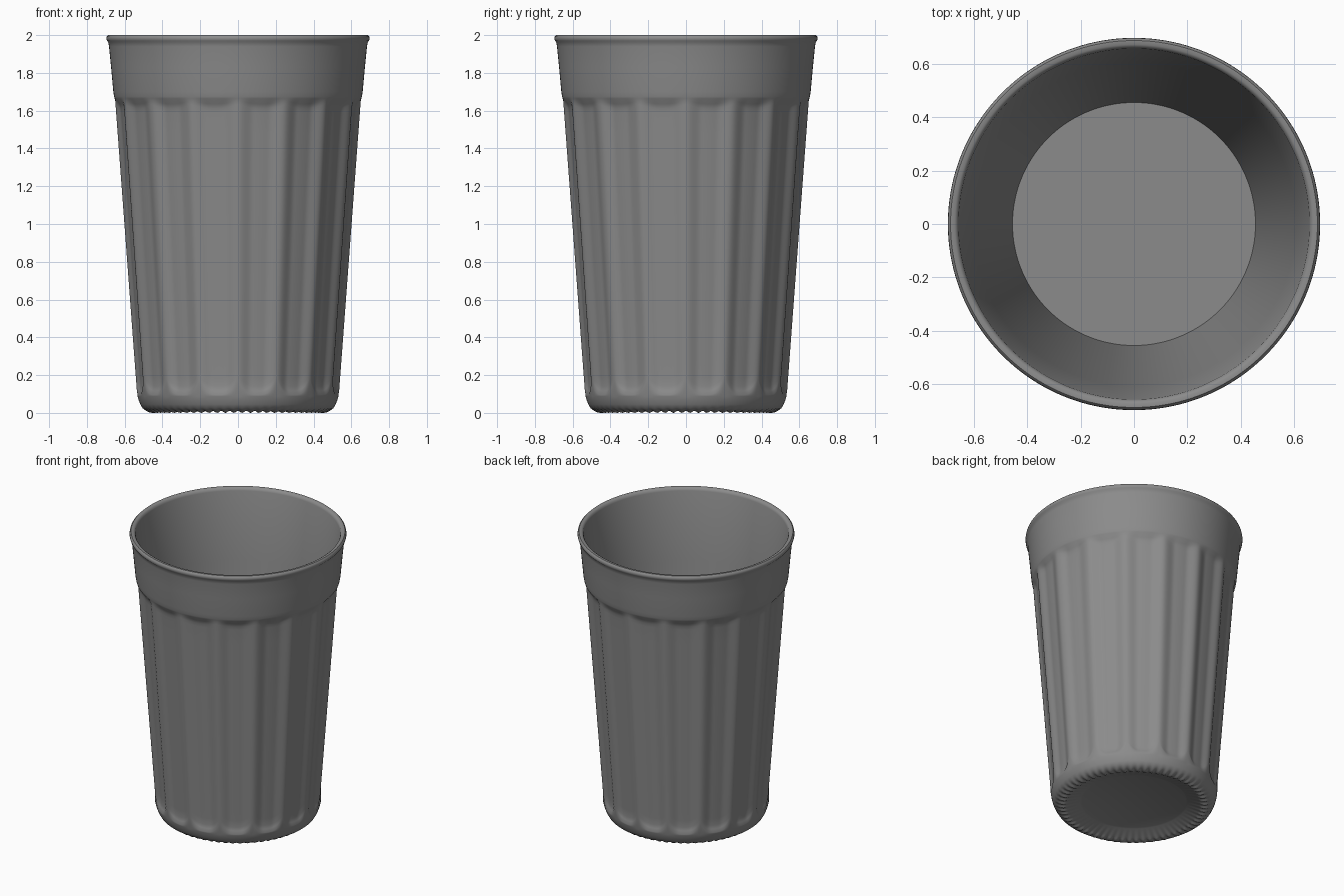
import bpy, bmesh, math

if "Cube" in bpy.data.objects:
    bpy.data.objects.remove(bpy.data.objects["Cube"])

SEG, FLUTES, BUMPS = 384, 16, 64


def outer_radius(z):
    # straight tapered wall with a rounded lower corner
    wall = 0.538 + (z - 0.15) * 0.0745
    if z < 0.15:
        k = 1 - z / 0.15
        wall = 0.465 + 0.073 * math.sqrt(max(0, 1 - k * k))
    return wall


def fluted(t, depth):
    # t runs from the scalloped foot (0) to the collar (1) of each flute
    def ring(a):
        u = abs((a * FLUTES / math.tau) % 1 * 2 - 1)
        low = 0.095 + 0.075 * u ** 3
        high = 1.635 + 0.02 * u ** 2
        z = low + (high - low) * t
        r = outer_radius(z)
        # shallow channel floor blending into rounded ribs
        s = min(1, max(0, (1 - u) / 0.68))
        return r - depth * 0.034 * r * s * s * (3 - 2 * s), z
    return ring


def knurled(r, z, height):
    # ring of small bumps around the base
    def ring(a):
        return r, z + height * (0.5 + 0.5 * math.cos(a * BUMPS))
    return ring


def plain(r, z):
    return lambda a: (r, z)


rings = []
# recessed underside and knurled foot
rings += [plain(0.335, 0.04), plain(0.345, 0.036), plain(0.42, 0.016)]
rings += [knurled(0.435, 0.005, 0.007), knurled(0.452, 0, 0.011),
          knurled(0.468, 0.002, 0.010), knurled(0.484, 0.009, 0.006)]
# rounded lower corner
rings += [plain(outer_radius(z), z) for z in (0.025, 0.045, 0.07, 0.088)]
# fluted wall
rings += [fluted(0, 0), fluted(0.014, 0.7), fluted(0.03, 1)]
rings += [fluted(t, 1) for t in (0.06, 0.1, 0.3, 0.5, 0.7, 0.9, 0.97)]
rings += [fluted(0.985, 0.95), fluted(1, 0.7)]
# collar and rolled rim
rings += [plain(r, z) for r, z in (
    (0.653, 1.664), (0.656, 1.675), (0.660, 1.70), (0.672, 1.83),
    (0.683, 1.94), (0.687, 1.962), (0.694, 1.970), (0.697, 1.981),
    (0.695, 1.992), (0.687, 2.0), (0.672, 2.0), (0.662, 1.994), (0.657, 1.98))]
# smooth inside wall down to the floor
rings += [plain(0.657 + (0.455 - 0.657) * t, 1.98 - 1.86 * t)
          for t in (0.25, 0.5, 0.75, 1)]

bm = bmesh.new()
loops = []
for ring in rings:
    loop = []
    for i in range(SEG):
        a = math.tau * i / SEG
        r, z = ring(a)
        loop.append(bm.verts.new((r * math.cos(a), r * math.sin(a), z)))
    loops.append(loop)
for lower, upper in zip(loops, loops[1:]):
    for i in range(SEG):
        j = (i + 1) % SEG
        bm.faces.new((lower[i], lower[j], upper[j], upper[i]))
# underside and inside floor
bm.faces.new(loops[0][::-1])
bm.faces.new(loops[-1])
bmesh.ops.recalc_face_normals(bm, faces=bm.faces)

mesh = bpy.data.meshes.new("fluted_tumbler")
bm.to_mesh(mesh)
bm.free()
cup = bpy.data.objects.new("fluted_tumbler", mesh)
bpy.context.collection.objects.link(cup)
bpy.context.view_layer.objects.active = cup
cup.select_set(True)
bpy.ops.object.shade_smooth_by_angle(angle=math.radians(40))

# dark grey finish
mat = bpy.data.materials.new("dark_grey")
mat.diffuse_color = (0.26, 0.26, 0.26, 1)
mat.use_nodes = True
mat.node_tree.nodes["Principled BSDF"].inputs["Base Color"].default_value = mat.diffuse_color
mesh.materials.append(mat)
